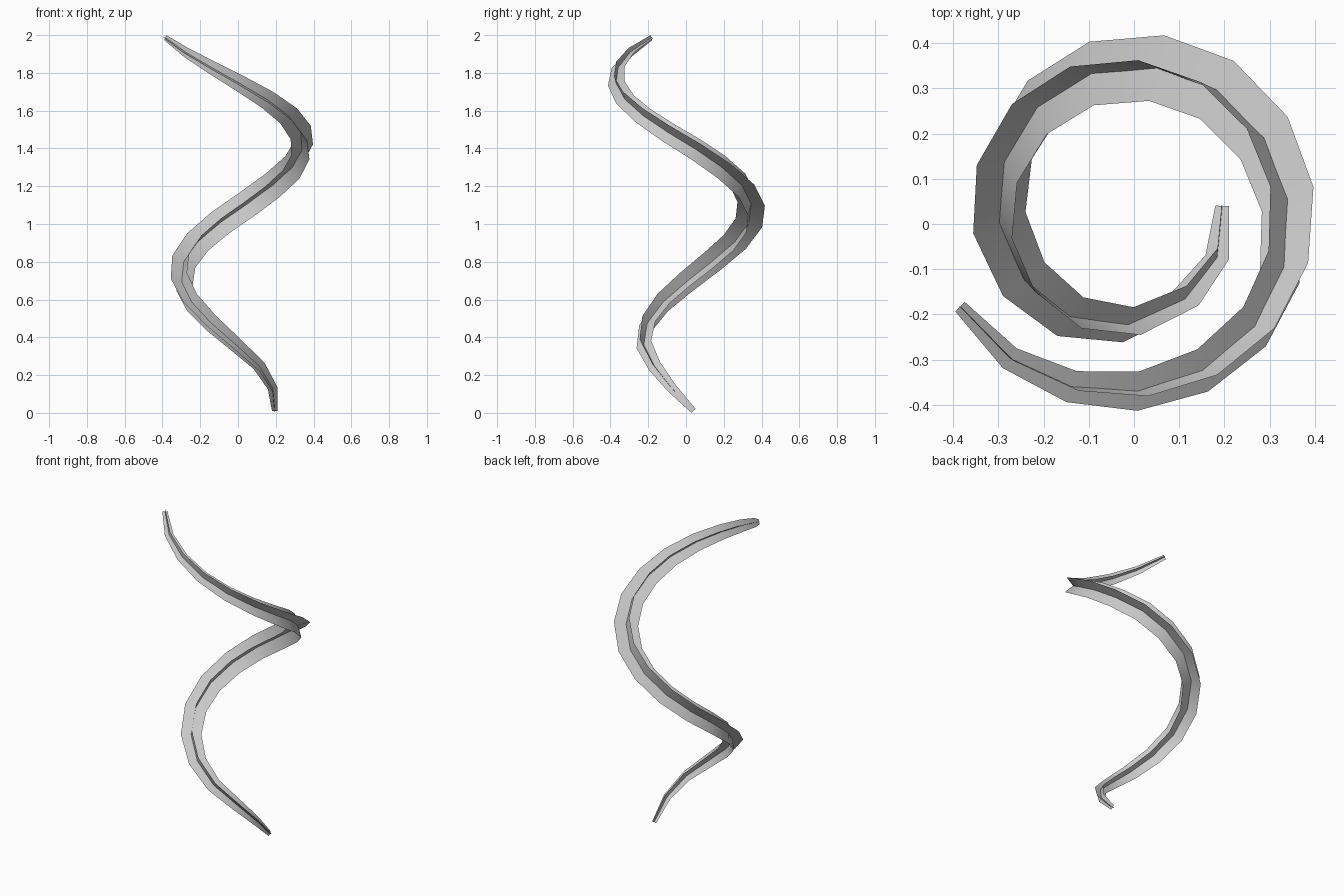
import bpy, math
from mathutils import Vector, Quaternion

if "Cube" in bpy.data.objects:
    bpy.data.objects.remove(bpy.data.objects["Cube"])

# Spiral stem seen from above: one centre point per ring, bottom to top
PLAN = [(.195, .04), (.184, -.074), (.113, -.166), (-.013, -.223), (-.141, -.205),
        (-.244, -.122), (-.298, .003), (-.287, .137), (-.214, .258), (-.094, .333),
        (.05, .345), (.183, .297), (.288, .19), (.34, .055), (.332, -.095),
        (.267, -.227), (.152, -.324), (.009, -.37), (-.138, -.36), (-.275, -.297),
        (-.385, -.183)]
N = len(PLAN) - 1
ROLL = math.radians(-1.1)          # small untwist per ring
path = [Vector((x, y, .0105 + .1204 * i - .00108 * i * i)) for i, (x, y) in enumerate(PLAN)]


def tangent(i):
    ahead = path[min(i + 1, N)] - path[i]
    back = path[i] - path[max(i - 1, 0)]
    return (ahead.normalized() + back.normalized()).normalized()


# Minimum-twist frames carried along the path
frames = []
side, prev = Vector((1, 0, 0)), None
for i in range(N + 1):
    t = tangent(i)
    if prev is not None:
        side = Quaternion(t, ROLL) @ (prev.rotation_difference(t) @ side)
    side = (side - t * side.dot(t)).normalized()
    frames.append((side.copy(), t.cross(side).normalized()))
    prev = t


def ribbon(name, axis):
    """Flat strip along the path, tapering to both ends."""
    verts, faces = [], []
    for i, p in enumerate(path):
        half = .015 + .06 * max(0, math.sin(math.pi * i / N)) ** .88
        d = frames[i][axis] * half
        verts += [p - d, p + d]
    for i in range(N):
        a = 2 * i
        faces.append((a, a + 1, a + 3, a + 2))
    me = bpy.data.meshes.new(name)
    me.from_pydata(verts, [], faces)
    for f in me.polygons:
        f.use_smooth = True
    ob = bpy.data.objects.new(name, me)
    bpy.context.collection.objects.link(ob)
    return ob


# Two crossed blades make the vine
ribbon("vine_blade_a", 0)
ribbon("vine_blade_b", 1)
